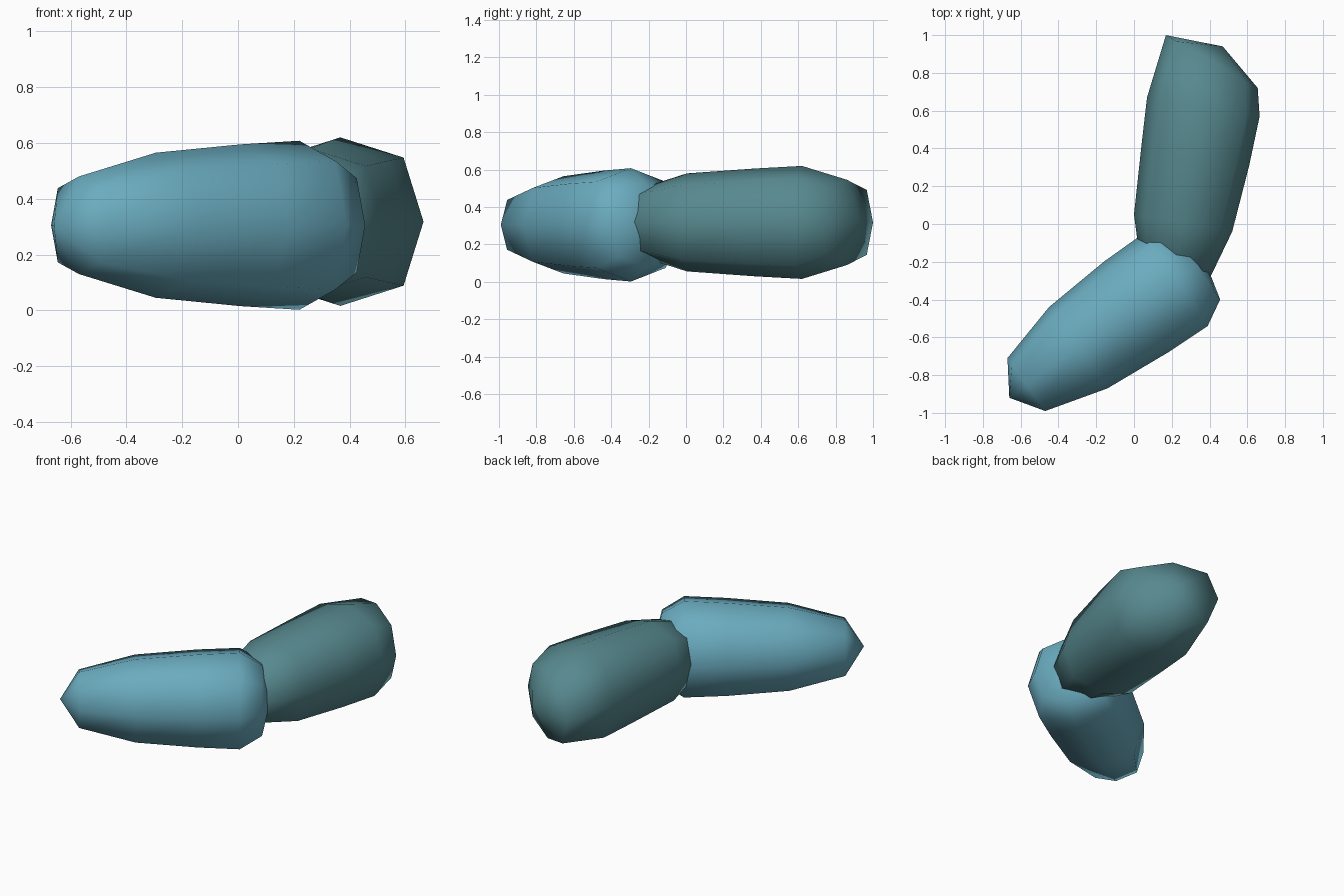
import bpy, bmesh, math
from mathutils import Vector

if "Cube" in bpy.data.objects:
    bpy.data.objects.remove(bpy.data.objects["Cube"])


def material(name, rgb):
    m = bpy.data.materials.new(name)
    m.diffuse_color = (*rgb, 1)
    m.use_nodes = True
    m.node_tree.nodes["Principled BSDF"].inputs["Base Color"].default_value = m.diffuse_color
    return m


def capsule(name, start, rings, end, z, mat):
    """Loft rounded octagon rings (centre x, y, half-width vector x, y, half height) between two poles."""
    bm = bmesh.new()
    loops = []
    for cx, cy, hx, hy, hz in rings:
        loop = []
        for i in range(8):
            a = math.pi * i / 4
            k = 1.075 if i % 2 else 1.0      # slightly squared octagon
            c, s = k * math.cos(a), k * math.sin(a)
            loop.append(bm.verts.new((cx + hx * c, cy + hy * c, z + hz * s)))
        loops.append(loop)
    poles = [bm.verts.new((*start, z)), bm.verts.new((*end, z))]
    for i in range(8):
        j = (i + 1) % 8
        for a, b in zip(loops, loops[1:]):
            bm.faces.new((a[i], a[j], b[j], b[i]))
        bm.faces.new((poles[0], loops[0][j], loops[0][i]))
        bm.faces.new((poles[1], loops[-1][i], loops[-1][j]))
    bmesh.ops.recalc_face_normals(bm, faces=bm.faces[:])
    for f in bm.faces:
        f.smooth = True
    me = bpy.data.meshes.new(name)
    bm.to_mesh(me)
    bm.free()
    me.materials.append(mat)
    ob = bpy.data.objects.new(name, me)
    bpy.context.collection.objects.link(ob)
    return ob


light = material("light blue", (0.145, 0.41, 0.52))
dark = material("dark teal", (0.095, 0.25, 0.275))

# Front segment, widening towards the joint
capsule("front_segment", (-0.66, -0.92), [
    (-0.57, -0.85, 0.10, -0.14, 0.175),
    (-0.295, -0.655, 0.155, -0.215, 0.26),
    (0.01, -0.44, 0.17, -0.24, 0.29),
    (0.22, -0.295, 0.17, -0.245, 0.303),
    (0.33, -0.22, 0.126, -0.18, 0.222),
], (0.37, -0.18), 0.305, light)

# Rear segment, bending slightly at its far end
capsule("rear_segment", (0.17, -0.30), [
    (0.21, -0.22, 0.185, -0.08, 0.19),
    (0.26, 0.005, 0.26, -0.045, 0.262),
    (0.325, 0.365, 0.285, -0.055, 0.288),
    (0.367, 0.62, 0.298, -0.05, 0.302),
    (0.412, 0.86, 0.243, -0.14, 0.228),
], (0.47, 0.94), 0.318, dark)
